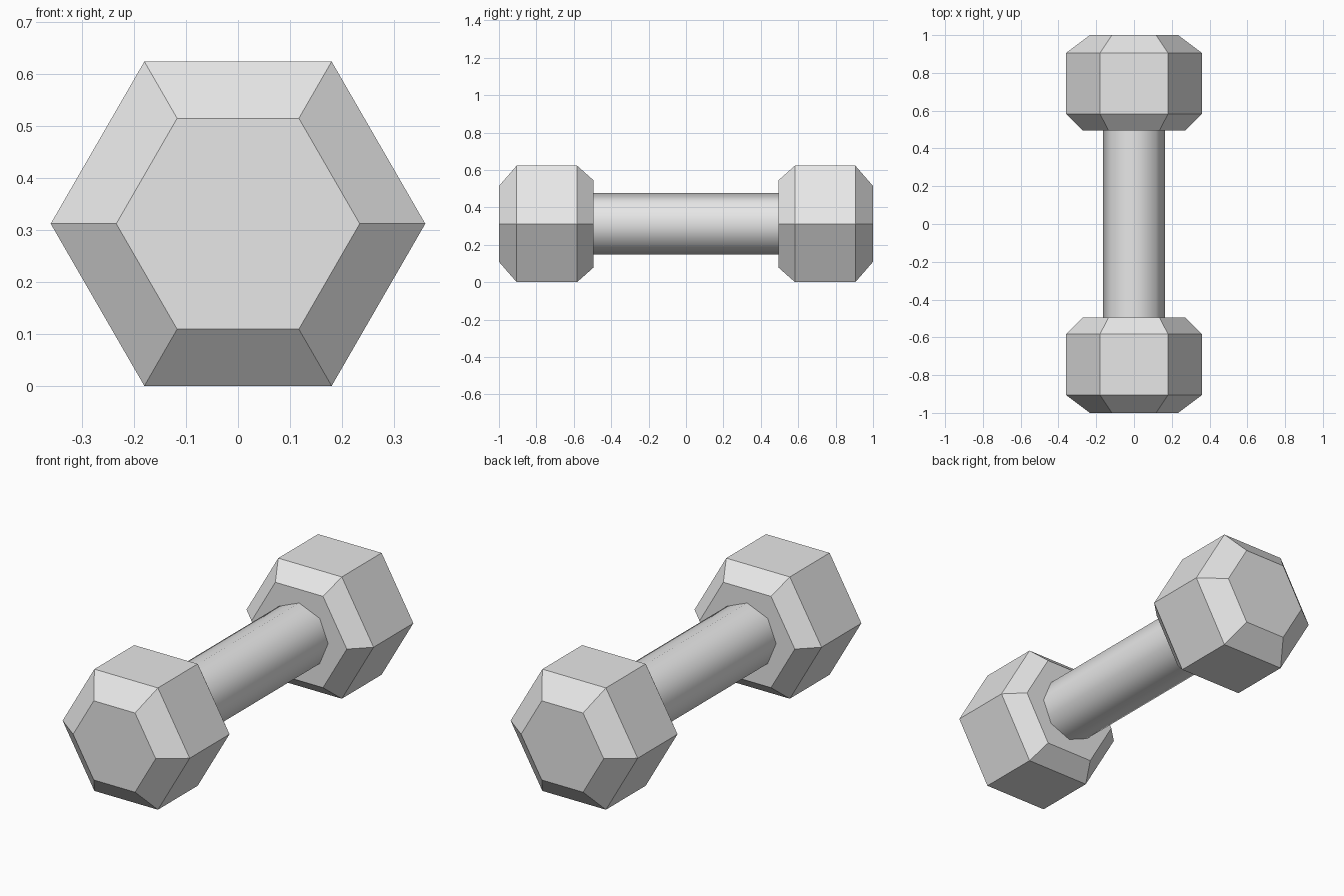
import bpy, bmesh, math

cube = bpy.data.objects.get("Cube")
if cube:
    bpy.data.objects.remove(cube, do_unlink=True)

CENTRE_Z = 0.312

# One plain grey for the whole weight
grey = bpy.data.materials.new("light_grey")
grey.use_nodes = True
colour = (0.8, 0.8, 0.8, 1)
grey.diffuse_color = colour
grey.node_tree.nodes["Principled BSDF"].inputs["Base Color"].default_value = colour


def lathe(name, profile, sides, caps=True):
    """Join polygon rings given as (y, radius) pairs along the y axis."""
    bm = bmesh.new()
    rings = []
    for y, radius in profile:
        angles = [math.tau * i / sides for i in range(sides)]
        rings.append([bm.verts.new((radius * math.cos(a), y,
                                    CENTRE_Z + radius * math.sin(a))) for a in angles])
    for a, b in zip(rings, rings[1:]):
        for i in range(sides):
            j = (i + 1) % sides
            bm.faces.new((a[i], a[j], b[j], b[i]))
    if caps:
        bm.faces.new(rings[0])
        bm.faces.new(rings[-1])
    bmesh.ops.recalc_face_normals(bm, faces=bm.faces)
    mesh = bpy.data.meshes.new(name)
    bm.to_mesh(mesh)
    bm.free()
    mesh.materials.append(grey)
    obj = bpy.data.objects.new(name, mesh)
    bpy.context.collection.objects.link(obj)
    return obj


# Hexagonal heads with a bevelled rim at both ends
head_profile = [(0.495, 0.27), (0.583, 0.36), (0.905, 0.36), (1.0, 0.234)]
for name, side in (("front_weight", -1), ("back_weight", 1)):
    lathe(name, [(side * y, r) for y, r in head_profile], 6)

# Smooth round grip, open where it sinks into the heads
handle = lathe("handle", [(-0.51, 0.164), (0.51, 0.164)], 8, caps=False)
handle.data.shade_smooth()
